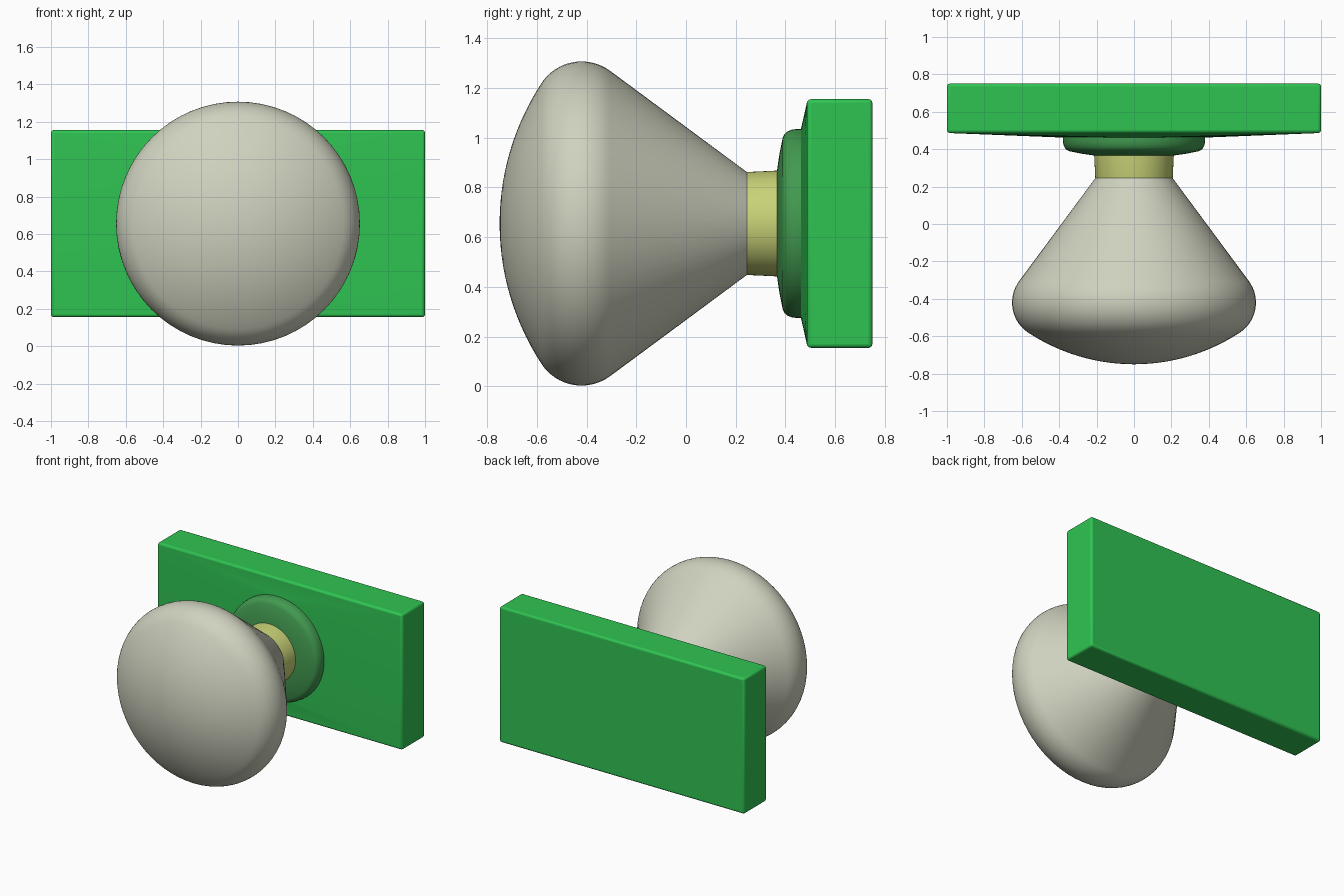
import bpy, bmesh, math

cube = bpy.data.objects.get("Cube")
if cube:
    bpy.data.objects.remove(cube, do_unlink=True)

AXIS_Z = 0.655   # height of the knob's axis
SEGS = 64


def material(name, hex_code):
    srgb = [int(hex_code[i:i + 2], 16) / 255 for i in (0, 2, 4)]
    rgb = [c / 12.92 if c <= 0.04045 else ((c + 0.055) / 1.055) ** 2.4 for c in srgb]
    mat = bpy.data.materials.new(name)
    mat.use_nodes = True
    mat.diffuse_color = (*rgb, 1)
    mat.node_tree.nodes["Principled BSDF"].inputs["Base Color"].default_value = (*rgb, 1)
    return mat


def finish(name, bm, mat, bevel=0):
    bmesh.ops.recalc_face_normals(bm, faces=bm.faces)
    mesh = bpy.data.meshes.new(name)
    bm.to_mesh(mesh)
    bm.free()
    mesh.materials.append(mat)
    obj = bpy.data.objects.new(name, mesh)
    bpy.context.collection.objects.link(obj)
    obj.location.z = AXIS_Z
    if bevel:
        mod = obj.modifiers.new("rounded_edges", 'BEVEL')
        mod.width, mod.segments = bevel, 3
        mod.limit_method, mod.angle_limit = 'ANGLE', math.radians(40)
    bpy.ops.object.select_all(action='DESELECT')
    obj.select_set(True)
    bpy.context.view_layer.objects.active = obj
    bpy.ops.object.shade_smooth_by_angle(angle=math.radians(30))
    return obj


def ring(bm, r, y):
    return [bm.verts.new((r * math.cos(2 * math.pi * i / SEGS), y,
                          r * math.sin(2 * math.pi * i / SEGS))) for i in range(SEGS)]


def lathe(name, profile, mat):
    """Turn (radius, y) points around the y axis and cap both ends."""
    bm = bmesh.new()
    rings = [ring(bm, r, y) for r, y in profile]
    for a, b in zip(rings, rings[1:]):
        for i in range(SEGS):
            j = (i + 1) % SEGS
            bm.faces.new((a[i], a[j], b[j], b[i]))
    for end in (rings[0], rings[-1]):
        bm.faces.new(end)
    return finish(name, bm, mat)


def arc(r0, y0, radius, start, end, steps):
    """Arc points; angles in degrees, 0 = outward, -90 = forward."""
    angles = [math.radians(start + (end - start) * i / steps) for i in range(steps + 1)]
    return [(r0 + radius * math.cos(a), y0 + radius * math.sin(a)) for a in angles]


stone = material("pale_grey", "CFD2BF")
brass = material("pale_yellow", "C8D276")
green = material("bright_green", "2FC452")
dark = material("muted_green", "429A50")

# Knob: shallow dome, round rim, straight cone to the neck
dome = arc(0, 0.28, 1.03, -89.8, -56.8, 14)
rim = arc(0.459, -0.42, 0.193, -56.8, 36.5, 16)
lathe("knob", dome + rim[1:] + [(0.207, 0.245)], stone)

# Neck
lathe("neck", [(0.206, 0.24), (0.207, 0.245), (0.213, 0.37)], brass)

# Collar against the plate
collar = [(0.205, 0.365), (0.28, 0.376), (0.345, 0.389)]
collar += [(0.36, 0.396), (0.371, 0.409), (0.378, 0.427), (0.38, 0.445), (0.38, 0.47)]
lathe("collar", collar, dark)

# Plate: box whose front rises gently from its corners to the collar's circle
bm = bmesh.new()
signs = ((1, 1), (-1, 1), (-1, -1), (1, -1))
front = [bm.verts.new((sx, 0.488, sz * 0.5)) for sx, sz in signs]
back = [bm.verts.new((sx, 0.75, sz * 0.5)) for sx, sz in signs]
circle = ring(bm, 0.378, 0.462)
bm.faces.new(back)
bm.faces.new(circle)
quarter = SEGS // 4
for q in range(4):
    n = (q + 1) % 4
    bm.faces.new((front[q], front[n], back[n], back[q]))
    bm.faces.new((front[q], front[n], circle[n * quarter]))
    for i in range(q * quarter, (q + 1) * quarter):
        bm.faces.new((front[q], circle[i], circle[(i + 1) % SEGS]))
finish("back_plate", bm, green, bevel=0.015)
